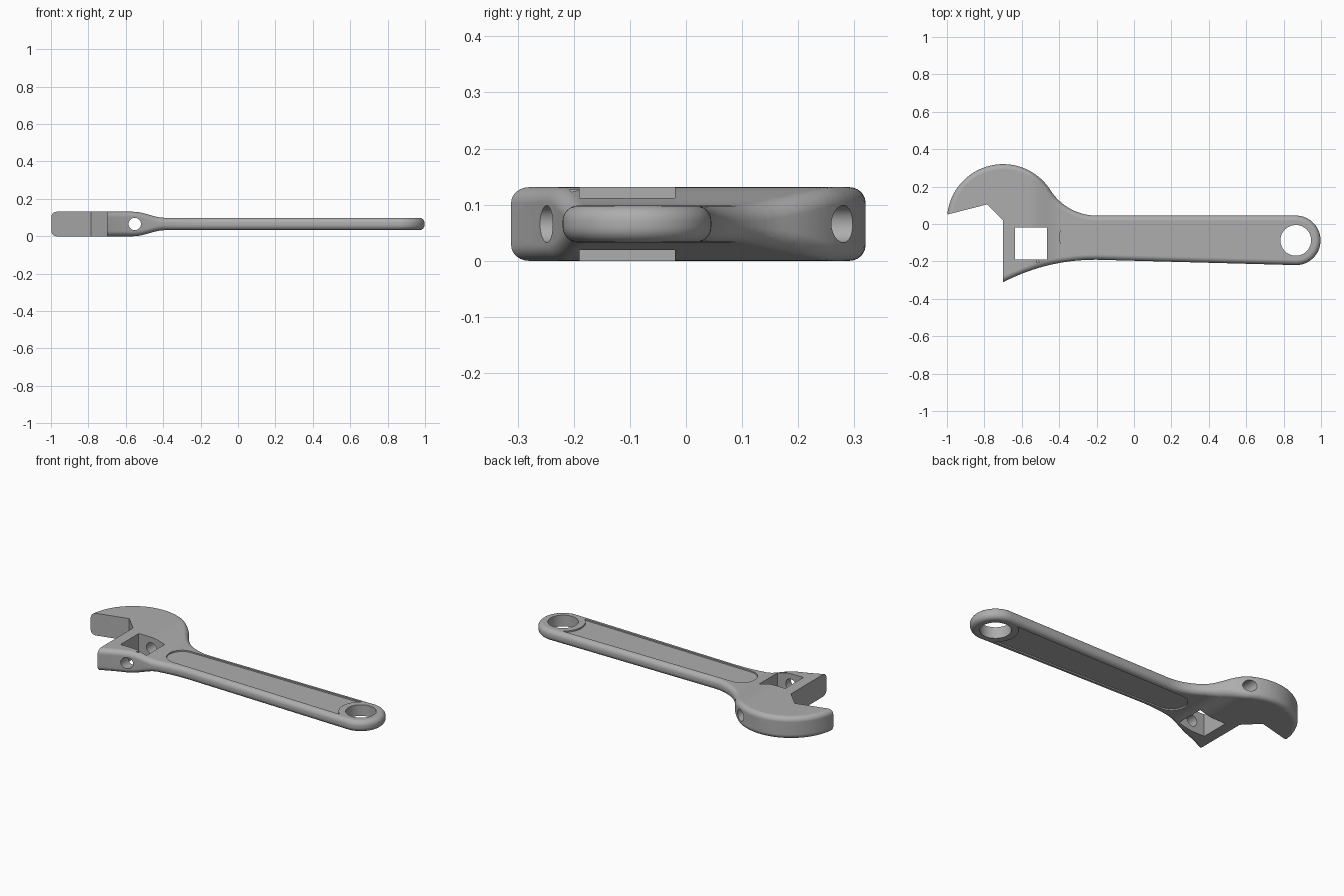
import bpy, bmesh, math
from mathutils import Vector

cube = bpy.data.objects.get("Cube")
if cube:
    bpy.data.objects.remove(cube)

MID, HEAD, GRIP, ROUND = 0.0655, 0.0655, 0.033, 0.028   # mid height, half thicknesses, edge radius

steel = bpy.data.materials.new("steel grey")
steel.use_nodes = True
colour = (0.42, 0.42, 0.42, 1)
steel.diffuse_color = colour
steel.node_tree.nodes["Principled BSDF"].inputs["Base Color"].default_value = colour


def arc(cx, cy, r, a0, a1, n):
    angles = [math.radians(a0 + (a1 - a0) * i / n) for i in range(n + 1)]
    return [(cx + r * math.cos(a), cy + r * math.sin(a)) for a in angles]


def bezier(p0, p1, p2, n):
    a, b, c = Vector(p0), Vector(p1), Vector(p2)
    ts = [i / n for i in range(n + 1)]
    return [tuple(a * (1 - t) ** 2 + b * 2 * t * (1 - t) + c * t * t) for t in ts]


def prism(outline, z0, z1):
    bm = bmesh.new()
    base = bm.faces.new([bm.verts.new((x, y, z0)) for x, y in outline])
    top = bmesh.ops.extrude_face_region(bm, geom=[base])["geom"]
    for v in top:
        if isinstance(v, bmesh.types.BMVert):
            v.co.z = z1
    bmesh.ops.recalc_face_normals(bm, faces=bm.faces)
    return bm


def to_object(bm, name):
    mesh = bpy.data.meshes.new(name)
    bm.to_mesh(mesh)
    bm.free()
    mesh.materials.append(steel)
    obj = bpy.data.objects.new(name, mesh)
    bpy.context.collection.objects.link(obj)
    return obj


def cut(body, bm):
    cutter = to_object(bm, "cutter")
    cutter.hide_render = True
    mod = body.modifiers.new("cut", "BOOLEAN")
    mod.operation, mod.solver, mod.object = "DIFFERENCE", "EXACT", cutter
    bpy.context.view_layer.objects.active = body
    bpy.ops.object.modifier_apply(modifier=mod.name)
    bpy.data.objects.remove(cutter)


# Body outline: head circle, swept neck, tapering handle with round end
outline = arc(0.865, -0.0875, 0.1325, -88, 90, 40)
outline += arc(-0.2, 0.337, 0.292, 270, 212.4, 20)
outline += arc(-0.7, 0.02, 0.3, 32.4, 190, 44)[1:]
outline += [(-0.97, -0.45)]
outline += bezier((-0.76, -0.345), (-0.5, -0.19), (-0.2, -0.191), 20)

bm = prism(outline, -HEAD, HEAD)
rims = [e for e in bm.edges if abs(e.verts[0].co.z - e.verts[1].co.z) < 0.001]
bmesh.ops.bevel(bm, geom=rims, offset=ROUND, segments=6, profile=0.5, affect="EDGES")

# Thin the handle, with a smooth slope from the thick head
START, END, STEPS = -0.56, -0.39, 12
for i in range(STEPS + 1):
    x = START + (END - START) * i / STEPS
    bmesh.ops.bisect_plane(bm, geom=bm.verts[:] + bm.edges[:] + bm.faces[:],
                           plane_co=(x, 0, 0), plane_no=(1, 0, 0))
for v in bm.verts:
    t = min(1, max(0, (v.co.x - START) / (END - START)))
    drop = (HEAD - GRIP) * t * t * (3 - 2 * t)
    v.co.z = MID + v.co.z - math.copysign(drop, v.co.z)
body = to_object(bm, "wrench_body")

# Jaw opening
cut(body, prism([(-0.7, -0.8), (-0.7, 0.02), (-0.785, 0.105), (-1.0, 0.05),
                 (-1.2, -0.001), (-1.2, -0.8)], -0.1, 0.3))

# Square window for the adjusting screw, and the hanging hole
cut(body, prism([(-0.635, -0.19), (-0.465, -0.19), (-0.465, -0.02), (-0.635, -0.02)], -0.1, 0.3))
cut(body, prism(arc(0.865, -0.0875, 0.082, 0, 354, 59), -0.1, 0.3))


# Keyhole slot and screw hole drilled across the head
def drill(shape):
    drill_bm = prism(shape, -0.6, 0.6)
    for v in drill_bm.verts:
        v.co = (v.co.x, v.co.z, MID + v.co.y)
    bmesh.ops.recalc_face_normals(drill_bm, faces=drill_bm.faces)
    cut(body, drill_bm)


drill([(-0.787, 0.022), (-0.787, -0.022)] + arc(-0.635, 0, 0.036, -142, 142, 28))
drill(arc(-0.552, 0, 0.033, 0, 348, 29))

# Shallow recessed panel on both sides of the handle
panel = [(-0.315, 0.012)] + arc(-0.315, -0.0715, 0.0835, 90, 270, 24)[1:]
panel += arc(0.865, -0.0875, 0.12, 233, 124, 20)
for side in (-1, 1):
    floor = MID + side * (GRIP - 0.008)
    cut(body, prism(panel, floor, floor + side * 0.1))

# Smooth shading with crisp machined edges
bpy.ops.object.select_all(action="DESELECT")
body.select_set(True)
bpy.context.view_layer.objects.active = body
bpy.ops.object.shade_smooth_by_angle(angle=math.radians(30))
weighted = body.modifiers.new("even shading", "WEIGHTED_NORMAL")
weighted.keep_sharp = True
